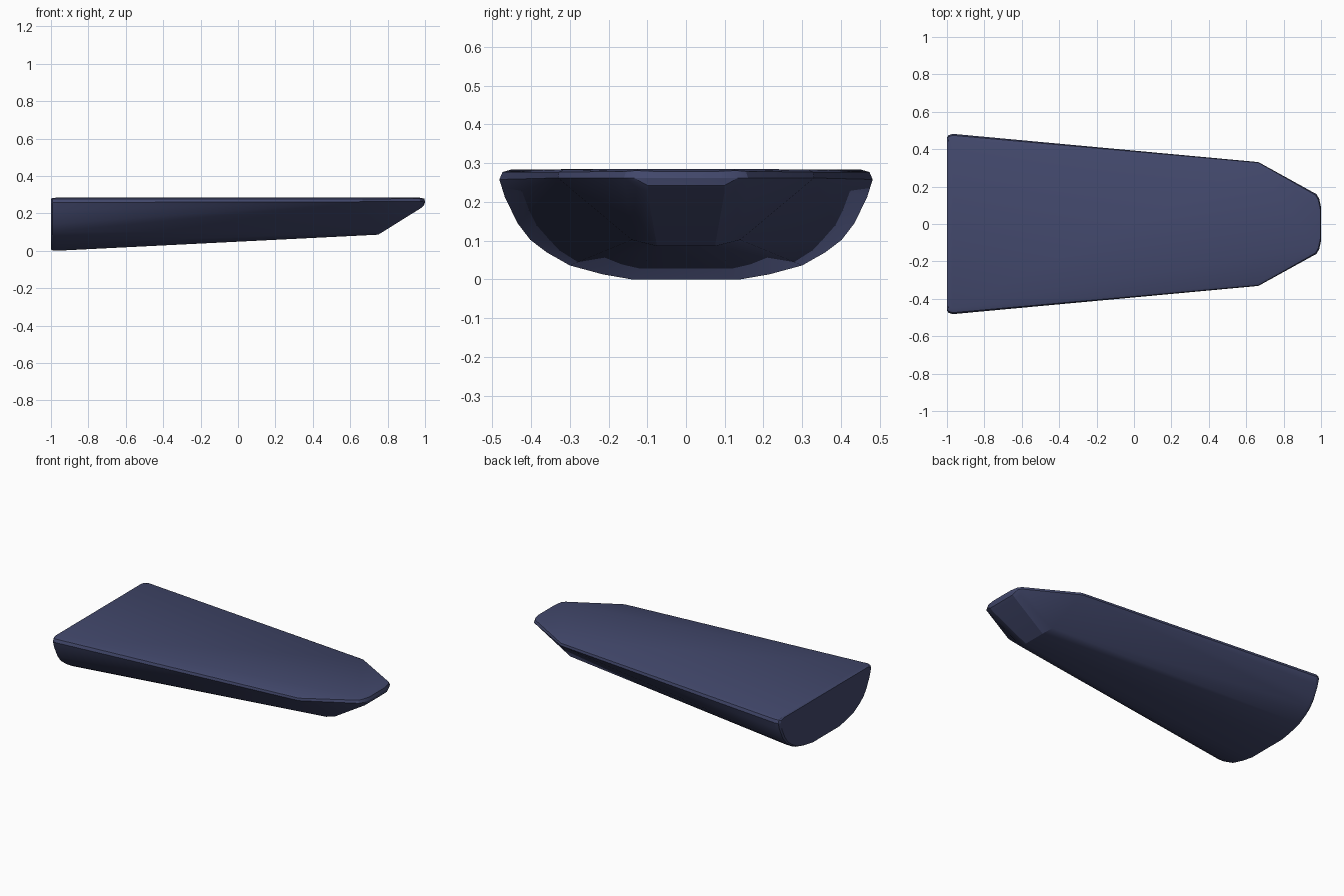
import bpy, bmesh, math

if "Cube" in bpy.data.objects:
    bpy.data.objects.remove(bpy.data.objects["Cube"])

bm = bmesh.new()


def ring(points):
    """Add points (x, y, z) mirrored across the centreline."""
    for x, y, z in points:
        for side in (-1, 1):
            bm.verts.new((x, side * y, z))


# Rounded rear section: half profile (y, z)
rear = [(0.14, 0.0), (0.215, 0.013), (0.30, 0.036), (0.36, 0.07), (0.402, 0.102),
        (0.435, 0.145), (0.468, 0.213), (0.482, 0.258), (0.474, 0.277), (0.45, 0.284)]
ring([(-0.97, y, z) for y, z in rear])

# Softened rear face: the same profile, drawn in slightly
for x, s in ((-0.992, 0.985), (-1.0, 0.957)):
    ring([(x, y * s, 0.145 + (z - 0.145) * s) for y, z in rear])

# Shoulder where the hull breaks into the nose (trapezoid section)
ring([(0.75, 0.075, 0.086), (0.73, 0.14, 0.102),
      (0.665, 0.331, 0.262), (0.665, 0.328, 0.277), (0.66, 0.315, 0.284)])

# Blunt nose tip
ring([(0.978, 0.10, 0.228), (0.968, 0.128, 0.238), (0.995, 0.10, 0.243),
      (0.975, 0.16, 0.262), (0.99, 0.135, 0.262), (1.0, 0.09, 0.262),
      (0.97, 0.155, 0.279), (0.985, 0.13, 0.281), (0.996, 0.08, 0.279),
      (0.965, 0.12, 0.285)])

# Skin the sections and merge coplanar faces
res = bmesh.ops.convex_hull(bm, input=bm.verts)
loose = [v for v in bm.verts if not v.link_faces]
bmesh.ops.delete(bm, geom=loose, context='VERTS')
bmesh.ops.dissolve_limit(bm, angle_limit=math.radians(0.5),
                         verts=bm.verts, edges=bm.edges)
bmesh.ops.recalc_face_normals(bm, faces=bm.faces)

mesh = bpy.data.meshes.new("hull")
bm.to_mesh(mesh)
bm.free()
hull = bpy.data.objects.new("hull", mesh)
bpy.context.collection.objects.link(hull)

# Dark blue paint
paint = bpy.data.materials.new("dark_blue")
paint.diffuse_color = (0.055, 0.065, 0.15, 1)
paint.use_nodes = True
paint.node_tree.nodes["Principled BSDF"].inputs["Base Color"].default_value = paint.diffuse_color
mesh.materials.append(paint)

bpy.context.view_layer.objects.active = hull
hull.select_set(True)
bpy.ops.object.shade_smooth_by_angle(angle=math.radians(20))
